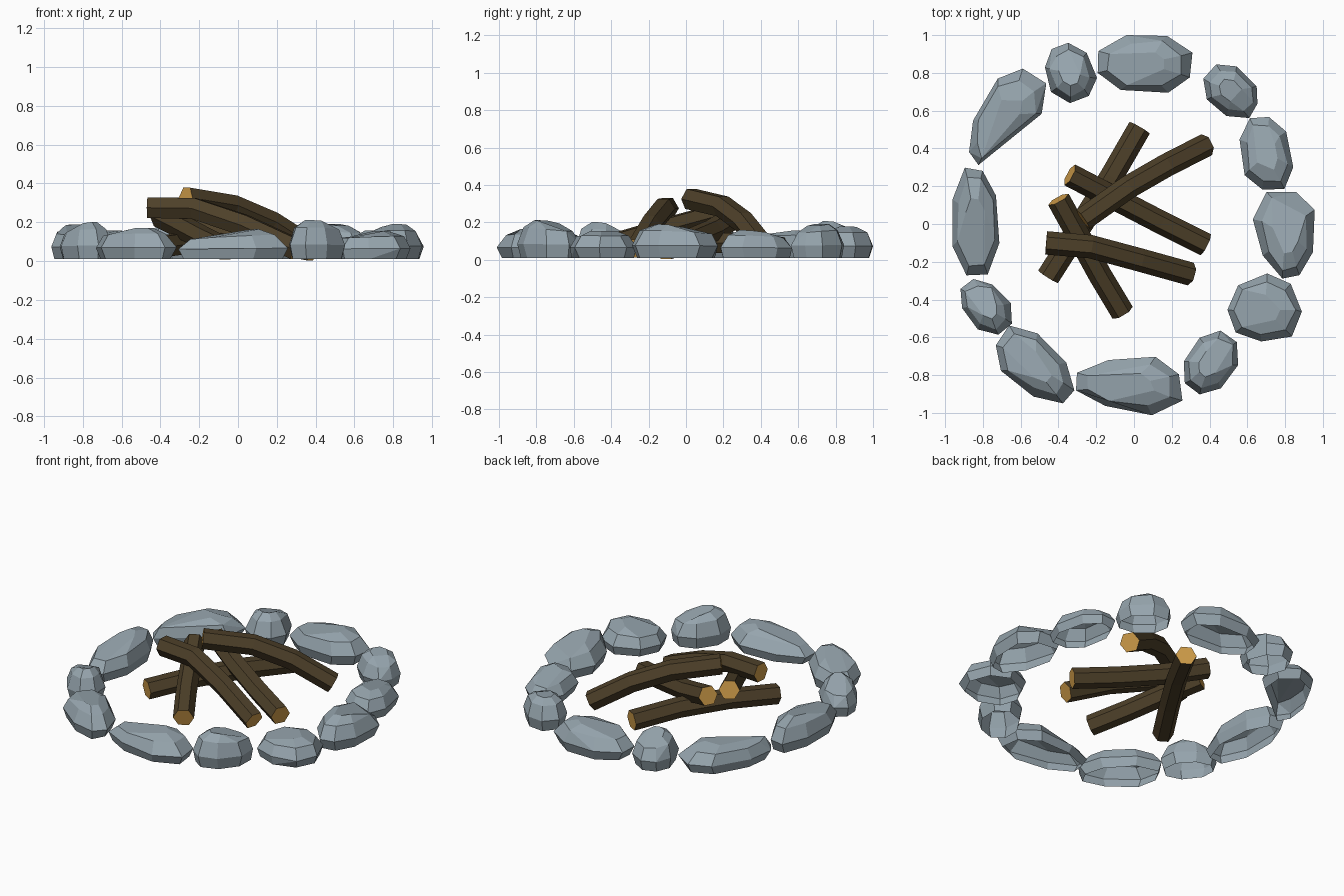
import bpy, bmesh, math, random
from mathutils import Vector

if "Cube" in bpy.data.objects:
    bpy.data.objects.remove(bpy.data.objects["Cube"])

random.seed(4)


def material(name, colour):
    m = bpy.data.materials.new(name)
    m.diffuse_color = (*colour, 1)
    m.use_nodes = True
    m.node_tree.nodes["Principled BSDF"].inputs["Base Color"].default_value = m.diffuse_color
    return m


STONE = material("grey_stone", (0.305, 0.375, 0.42))
BARK = material("dark_bark", (0.075, 0.051, 0.022))
WOOD = material("cut_wood", (0.62, 0.33, 0.066))


def finish(bm, name, mats):
    me = bpy.data.meshes.new(name)
    bm.to_mesh(me)
    bm.free()
    for m in mats:
        me.materials.append(m)
    ob = bpy.data.objects.new(name, me)
    bpy.context.collection.objects.link(ob)
    return ob


# Faceted stone: jittered, tapered rings wrapped in a convex hull, open underneath
OUTLINE = [(1, -.42), (1, .42), (.45, 1), (-.45, 1),
           (-1, .42), (-1, -.42), (-.45, -1), (.45, -1)]
LAYERS = [(0.0, .88, .02), (.38, 1.0, .05), (.82, .78, .09), (1.0, .42, .08)]


def stone(name, x, y, angle, length, width, height, taper):
    bm = bmesh.new()
    ca, sa = math.cos(math.radians(angle)), math.sin(math.radians(angle))
    wobble = [random.uniform(.90, 1.06) for _ in OUTLINE]
    tilt = random.uniform(-.12, .12)
    for level, scale, jitter in LAYERS:
        for (u, v), w in zip(OUTLINE, wobble):
            u2 = u * scale * (w + random.uniform(-jitter, jitter))
            u2 = max(-1, min(1, u2))
            v2 = v * scale * (1 + random.uniform(-jitter, jitter))
            px, py = u2 * length, v2 * width * (1 + taper * u2)
            z = .01 + (height - .01) * level * (1 + (tilt * u - .05 * abs(u)) * level)
            bm.verts.new((x + px * ca - py * sa, y + px * sa + py * ca, z))
    hull = bmesh.ops.convex_hull(bm, input=bm.verts[:])
    spare = {g for g in hull["geom_interior"] + hull["geom_unused"]
             if isinstance(g, bmesh.types.BMVert)}
    bmesh.ops.delete(bm, geom=list(spare), context='VERTS')
    bmesh.ops.dissolve_limit(bm, angle_limit=math.radians(17),
                             verts=bm.verts[:], edges=bm.edges[:])
    bmesh.ops.recalc_face_normals(bm, faces=bm.faces[:])
    bm.normal_update()
    under = [f for f in bm.faces if f.normal.z < -.85]
    bmesh.ops.delete(bm, geom=under, context='FACES')
    finish(bm, name, [STONE])


# Ring of stones: x, y, angle, half length, half width, height, taper
STONES = [
    (.06, .85, -2, .265, .145, .175, .08),
    (.52, .70, -42, .16, .115, .19, -.10),
    (.70, .375, -79, .205, .125, .155, .08),
    (.805, -.055, -84, .235, .145, .185, -.25),
    (.69, -.45, 20, .185, .17, .155, .10),
    (.405, -.735, 55, .17, .12, .205, .05),
    (-.02, -.85, -3, .285, .138, .155, .20),
    (-.525, -.75, -43, .245, .13, .17, -.15),
    (-.785, -.435, -50, .16, .105, .19, .05),
    (-.84, .015, 92, .285, .120, .18, -.08),
    (-.685, .57, 54, .29, .135, .16, .30),
    (-.34, .80, -70, .155, .12, .20, .05),
]
for i, s in enumerate(STONES):
    stone(f"ring_stone_{i + 1}", *s)


# Bent six-sided log with pale cut ends
def log(name, points, radius=.062):
    pts = [Vector(p) for p in points]
    bm = bmesh.new()
    rings = []
    for i, p in enumerate(pts):
        t = (pts[min(i + 1, len(pts) - 1)] - pts[max(i - 1, 0)]).normalized()
        side = Vector((0, 0, 1)).cross(t).normalized()
        up = t.cross(side)
        rings.append([bm.verts.new(p + radius * (side * math.cos(k * math.pi / 3)
                                                 + up * math.sin(k * math.pi / 3)))
                      for k in range(6)])
    for a, b in zip(rings, rings[1:]):
        for k in range(6):
            j = (k + 1) % 6
            bm.faces.new((a[k], a[j], b[j], b[k]))
    for end in (rings[0], rings[-1]):
        bm.faces.new(end).material_index = 1
    bmesh.ops.recalc_face_normals(bm, faces=bm.faces[:])
    finish(bm, name, [BARK, WOOD])


log("log_east", [(-.34, .26, .228), (-.11, .14, .155), (.14, .01, .10), (.38, -.11, .056)])
log("log_ground", [(-.455, -.28, .066), (-.29, -.02, .09), (-.12, .25, .09), (.03, .51, .066)])
log("log_top", [(-.27, .025, .325), (-.03, .195, .285), (.17, .31, .20), (.385, .42, .063)])
log("log_south", [(-.40, .13, .232), (-.295, -.06, .18), (-.18, -.27, .118), (-.06, -.47, .060)])
log("log_front", [(-.465, -.10, .275), (-.23, -.12, .272), (.03, -.19, .185), (.30, -.265, .06)])
